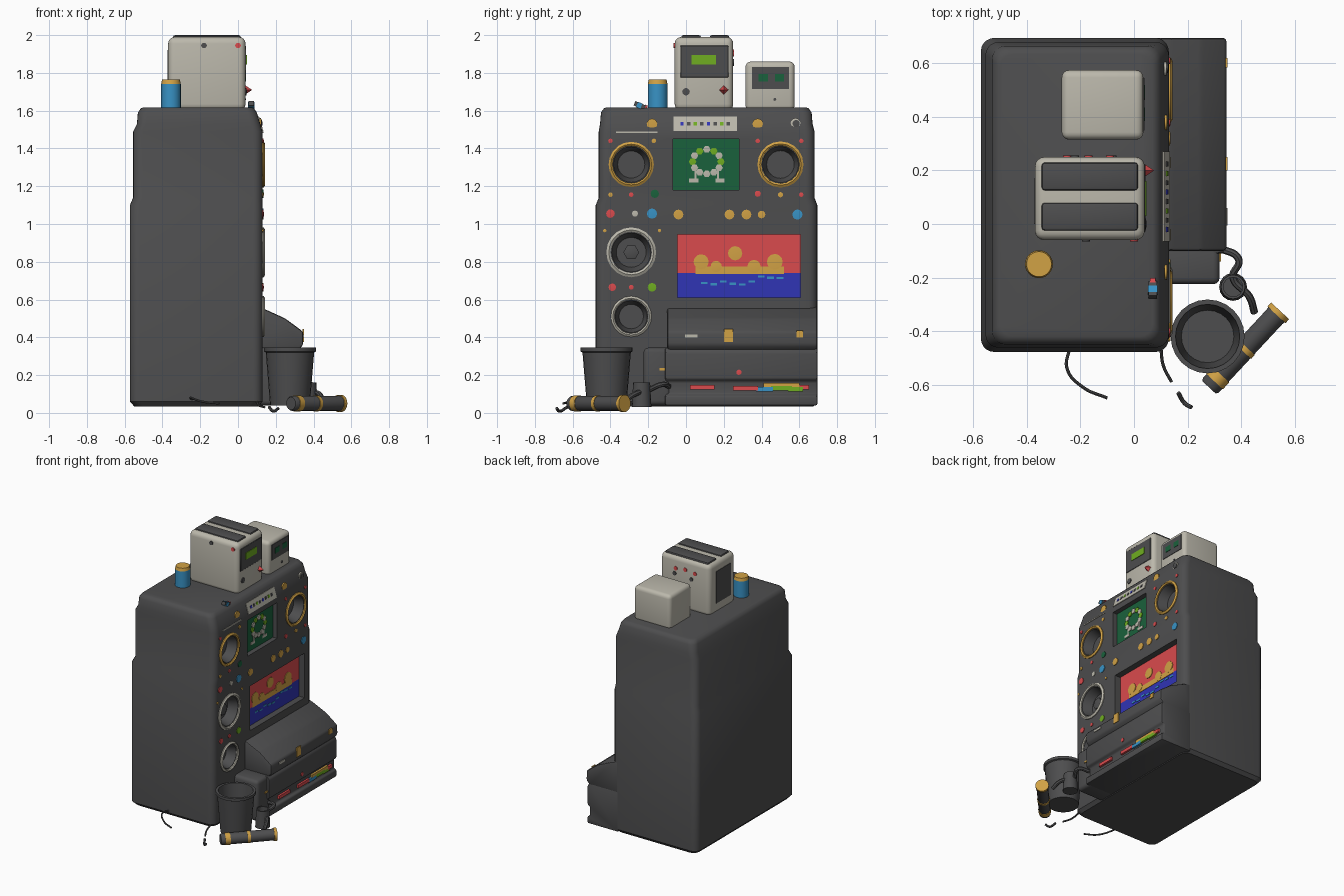
import bpy, bmesh, math, random
from mathutils import Vector, Matrix

if "Cube" in bpy.data.objects:
    bpy.data.objects.remove(bpy.data.objects["Cube"])

random.seed(4)
COL = {
    "charcoal": (0.075, 0.075, 0.077), "beige": (0.50, 0.48, 0.41), "gold": (0.64, 0.36, 0.06),
    "sky_blue": (0.04, 0.29, 0.56), "red": (0.70, 0.07, 0.075), "deep_blue": (0.03, 0.035, 0.46),
    "dark_green": (0.01, 0.12, 0.045), "lime": (0.16, 0.42, 0.015),
}
MAT = {}
for k, c in COL.items():
    MAT[k] = bpy.data.materials.new(k)
    MAT[k].diffuse_color = (*c, 1)


def finish(name, bm, mat):
    bmesh.ops.recalc_face_normals(bm, faces=bm.faces)
    me = bpy.data.meshes.new(name)
    bm.to_mesh(me)
    bm.free()
    me.materials.append(MAT[mat])
    ob = bpy.data.objects.new(name, me)
    bpy.context.collection.objects.link(ob)
    return ob


def box(name, x0, x1, y0, y1, z0, z1, mat, bevel=0.0, seg=3, tilt=0.0, roll=0.0):
    bm = bmesh.new()
    bmesh.ops.create_cube(bm, size=1)
    bmesh.ops.scale(bm, vec=(x1 - x0, y1 - y0, z1 - z0), verts=bm.verts)
    if bevel:
        bmesh.ops.bevel(bm, geom=bm.edges[:], offset=bevel, segments=seg, profile=0.5, affect='EDGES')
    m = Matrix.Translation(((x0 + x1) / 2, (y0 + y1) / 2, (z0 + z1) / 2))
    m = m @ Matrix.Rotation(tilt, 4, 'Y') @ Matrix.Rotation(roll, 4, 'X')
    bmesh.ops.transform(bm, matrix=m, verts=bm.verts)
    return finish(name, bm, mat)


def lathe(name, prof, mat, loc, axis=(0, 0, 1), n=24, closed=False):
    """Revolve (radius, height) points around an axis."""
    bm = bmesh.new()
    m = Matrix.Translation(loc) @ Vector(axis).to_track_quat('Z', 'Y').to_matrix().to_4x4()
    rings = []
    for r, h in prof:
        k = 1 if r < 1e-6 else n
        rings.append([bm.verts.new(m @ Vector((r * math.cos(a), r * math.sin(a), h)))
                      for a in (math.tau * i / n for i in range(k))])
    for a, b in zip(rings, rings[1:] + (rings[:1] if closed else [])):
        for i in range(n):
            j = (i + 1) % n
            q = [a[i % len(a)], a[j % len(a)], b[j % len(b)], b[i % len(b)]]
            q = list(dict.fromkeys(q))
            if len(q) > 2:
                bm.faces.new(q)
    return finish(name, bm, mat)


def loft(name, sections, mat, rad=0.05, seg=5):
    """Stack rounded rectangles (z, x0, x1, y0, y1)."""
    bm = bmesh.new()
    rings = []
    for z, x0, x1, y0, y1 in sections:
        ring = []
        for q, (cx, cy) in enumerate(((x1 - rad, y1 - rad), (x0 + rad, y1 - rad),
                                      (x0 + rad, y0 + rad), (x1 - rad, y0 + rad))):
            for i in range(seg + 1):
                a = (q + i / seg) * math.pi / 2
                ring.append(bm.verts.new((cx + rad * math.cos(a), cy + rad * math.sin(a), z)))
        rings.append(ring)
    for a, b in zip(rings, rings[1:]):
        for i in range(len(a)):
            j = (i + 1) % len(a)
            bm.faces.new((a[i], a[j], b[j], b[i]))
    bm.faces.new(rings[0])
    bm.faces.new(rings[-1])
    return finish(name, bm, mat)


def extrude_y(name, prof, y0, y1, mat, bevel):
    """Extrude an (x, z) outline along y."""
    bm = bmesh.new()
    f = bm.faces.new([bm.verts.new((x, y0, z)) for x, z in prof])
    r = bmesh.ops.extrude_face_region(bm, geom=[f])
    bmesh.ops.translate(bm, vec=(0, y1 - y0, 0), verts=[v for v in r['geom'] if isinstance(v, bmesh.types.BMVert)])
    bmesh.ops.bevel(bm, geom=bm.edges[:], offset=bevel, segments=2, profile=0.5, affect='EDGES')
    return finish(name, bm, mat)


def wire(name, pts, r):
    cu = bpy.data.curves.new(name, 'CURVE')
    cu.dimensions, cu.bevel_depth, cu.bevel_resolution, cu.use_fill_caps = '3D', r, 2, True
    sp = cu.splines.new('BEZIER')
    sp.bezier_points.add(len(pts) - 1)
    for p, c in zip(sp.bezier_points, pts):
        p.co = c
        p.handle_left_type = p.handle_right_type = 'AUTO'
    ob = bpy.data.objects.new(name, cu)
    bpy.context.collection.objects.link(ob)
    cu.materials.append(MAT["charcoal"])
    bpy.ops.object.select_all(action='DESELECT')
    ob.select_set(True)
    bpy.context.view_layer.objects.active = ob
    bpy.ops.object.convert(target='MESH')


X = (1, 0, 0)
FX = 0.13                                    # console front plane


def face_x(z):                               # upper strip of the console leans back
    return FX if z < 1.49 else FX - 0.3 * (z - 1.49)


def dot(name, y, z, r, mat, x=None, n=12):
    x = face_x(z) if x is None else x
    lathe(name, [(0, -0.004), (r, -0.004), (r, 0.005), (0, 0.007)], mat, (x, y, z), X, n)


def plate(name, y0, y1, z0, z1, mat, x=FX, **k):
    return box(name, x - 0.004, x + 0.004, y0, y1, z0, z1, mat, **k)


# Console cabinet
body = loft("console_cabinet", [
    (0.035, -0.55, 0.11, -0.455, 0.675), (0.06, -0.572, FX, -0.478, 0.695),
    (1.10, -0.572, FX, -0.478, 0.695), (1.14, -0.555, FX, -0.462, 0.68),
    (1.49, -0.555, FX, -0.462, 0.68), (1.53, -0.535, 0.118, -0.455, 0.67),
    (1.59, -0.53, 0.10, -0.45, 0.665), (1.612, -0.515, 0.085, -0.435, 0.65),
    (1.618, -0.50, 0.07, -0.42, 0.635)], "charcoal")

# Recesses for the dials and screens, cut from the cabinet
dials = [(-0.29, 1.315, 0.12, "gold"), (0.50, 1.315, 0.122, "gold"),
         (-0.29, 0.85, 0.132, "beige"), (-0.29, 0.51, 0.108, "beige")]
cutters = [lathe("dial_cutter", [(0, -0.07), (r * 0.6, -0.07), (r * 0.84, 0.02), (0, 0.02)], "charcoal", (FX, y, z), X)
           for y, z, r, _ in dials]
cutters += [box("screen_cutter", 0.09, 0.3, -0.07, 0.28, 1.18, 1.45, "charcoal"),
            box("screen_cutter", 0.08, 0.3, -0.045, 0.605, 0.61, 0.945, "charcoal")]
for c in cutters:
    md = body.modifiers.new("cut", 'BOOLEAN')
    md.object, md.operation, md.solver = c, 'DIFFERENCE', 'EXACT'
    bpy.context.view_layer.objects.active = body
    bpy.ops.object.modifier_apply(modifier=md.name)
    bpy.data.objects.remove(c)

# Dial rings
for y, z, r, m in dials:
    lathe("dial_ring", [(r * 0.83, -0.01), (r * 0.83, 0.008), (r * 0.9, 0.014), (r, 0.006), (r, -0.01)],
          m, (FX, y, z), X, 20, True)
lathe("dial_knob", [(0, -0.08), (0.042, -0.08), (0.042, -0.045), (0.025, -0.04), (0, -0.04)], "charcoal", (FX, -0.29, 0.85), X, 6)

# Small upper screen with an abstract ring of marks
plate("upper_screen", -0.07, 0.28, 1.18, 1.45, "dark_green", 0.09)
for i in range(12):
    a = math.tau * i / 12
    dot("screen_mark", 0.11 + 0.075 * math.cos(a), 1.33 + 0.065 * math.sin(a), 0.02,
        "lime" if i in (2, 4, 6, 0) else "beige", 0.095, 6)
for s in (-1, 1):
    plate("screen_leg", 0.105 + s * 0.06, 0.115 + s * 0.06, 1.225, 1.28, "beige", 0.093)
    plate("screen_foot", 0.085 + s * 0.07, 0.135 + s * 0.07, 1.22, 1.24, "beige", 0.093)

# Large lower screen: red sky, blue band, gold shapes
plate("screen_sky", -0.045, 0.605, 0.74, 0.945, "red", 0.08)
plate("screen_sea", -0.045, 0.605, 0.61, 0.74, "deep_blue", 0.08)
plate("screen_gold_band", 0.05, 0.52, 0.735, 0.775, "gold", 0.083)
for y, z, r in [(0.08, 0.80, 0.04), (0.26, 0.845, 0.038), (0.47, 0.80, 0.042), (0.16, 0.775, 0.03), (0.36, 0.775, 0.035)]:
    dot("screen_gold_shape", y, z, r, "gold", 0.083)
for i in range(9):
    y, z = 0.08 + 0.05 * i, random.uniform(0.67, 0.72)
    plate("screen_glint", y, y + 0.035, z, z + 0.012, "sky_blue", 0.083)

# Buttons and lamps
buttons = {
    "red": [(-0.4, 1.44, .012), (0.38, 1.44, .012), (0.61, 1.44, .012), (-0.29, 1.155, .012), (0.38, 1.16, .016),
            (0.61, 1.155, .012), (-0.4, 1.055, .023), (-0.39, 0.665, .02), (-0.29, 0.665, .013)],
    "gold": [(-0.18, 1.53, .028), (0.38, 1.53, .028), (-0.17, 1.44, .012), (-0.4, 1.155, .012), (0.5, 1.155, .014),
             (-0.04, 1.05, .026), (0.23, 1.05, .026), (0.32, 1.05, .026), (0.4, 1.05, .02), (-0.43, .965, .009), (-0.14, .965, .009)],
    "sky_blue": [(-0.18, 1.055, .027), (0.59, 1.05, .027)],
    "beige": [(-0.27, 1.055, .016), (0.58, 1.535, .026)],
    "lime": [(-0.18, 0.665, .023)],
    "dark_green": [(-0.165, 1.16, .022)]}
for m, items in buttons.items():
    for y, z, r in items:
        dot("button", y, z, r, m)
dot("button_cap", 0.583, 1.532, 0.019, "charcoal", face_x(1.532) + 0.005)

# Label strip and trim lines
plate("label_strip", -0.065, 0.27, 1.49, 1.57, "beige", 0.119, tilt=-0.29)
for i in range(8):
    plate("label_mark", -0.03 + i * 0.035, -0.012 + i * 0.035, 1.52, 1.54,
          ("deep_blue", "charcoal", "lime", "charcoal")[i % 4], 0.122, tilt=-0.29)
plate("trim_line", -0.37, -0.15, 1.482, 1.49, "beige")

# Drawer unit at the base
extrude_y("upper_drawer", [(0.08, 0.57), (0.14, 0.55), (0.25, 0.50), (0.345, 0.43), (0.345, 0.36), (0.32, 0.33), (0.08, 0.33)],
          -0.10, 0.695, "charcoal", 0.012)
extrude_y("lower_drawer", [(0.08, 0.345), (0.32, 0.345), (0.335, 0.32), (0.335, 0.18), (0.315, 0.165), (0.315, 0.10),
                           (0.335, 0.09), (0.335, 0.04), (0.08, 0.04)], -0.11, 0.695, "charcoal", 0.008)
box("side_drawer", 0.08, 0.32, -0.225, -0.08, 0.04, 0.345, "charcoal", 0.025)
plate("drawer_handle", 0.20, 0.25, 0.375, 0.445, "gold", 0.346)
plate("drawer_lock", 0.585, 0.62, 0.40, 0.435, "gold", 0.346)
plate("drawer_label", -0.005, 0.06, 0.40, 0.415, "beige", 0.346)
plate("drawer_tag", -0.14, -0.08, 0.225, 0.238, "gold", 0.334 - 0.013)
dot("drawer_lamp", 0.28, 0.215, 0.014, "red", 0.335)
for y0, y1, z, m in [(0.02, 0.15, 0.135, "red"), (0.25, 0.38, 0.13, "red"), (0.37, 0.46, 0.125, "sky_blue"),
                     (0.45, 0.56, 0.13, "lime"), (0.54, 0.62, 0.125, "lime"), (0.41, 0.60, 0.145, "gold"), (0.6, 0.65, 0.135, "red")]:
    box("tray_stick", 0.305, 0.33, y0, y1, z - 0.012, z + 0.012, m)

# Twin-slot box on top
box("slot_box", -0.37, 0.04, -0.06, 0.25, 1.60, 1.99, "beige", 0.035, 4)
for y in (-0.025, 0.125):
    box("top_slot", -0.345, 0.015, y, y + 0.105, 1.975, 2.0, "charcoal", 0.012, 2)
plate("slot_box_panel", -0.03, 0.225, 1.775, 1.945, "charcoal", 0.039, bevel=0.0035, seg=1)
plate("slot_box_display", 0.03, 0.16, 1.845, 1.895, "lime", 0.043)
plate("slot_box_back_panel", 0.0, 0.17, 1.68, 1.92, "charcoal", -0.369)
dot("slot_box_knob", 0.0, 1.70, 0.02, "charcoal", 0.04)
lathe("slot_box_lever", [(0, -0.01), (0.03, -0.01), (0, 0.035)], "red", (0.04, 0.2, 1.71), X, 4)
for s, y in ((-1, -0.06), (1, 0.25)):
    for x, z, m in [(-0.18, 1.945, "charcoal"), (0.0, 1.945, "red")] if s < 0 else \
            [(-0.25, 1.90, "red"), (-0.17, 1.91, "red"), (-0.09, 1.90, "red"), (-0.22, 1.85, "charcoal"), (-0.08, 1.86, "charcoal")]:
        lathe("side_stud", [(0, -0.004), (0.015, -0.004), (0.015, 0.005), (0, 0.005)], m, (x, y, z), (0, s, 0), 10)

# Small monitor on top
box("small_monitor", -0.27, 0.035, 0.315, 0.575, 1.60, 1.86, "beige", 0.028, 4)
plate("monitor_screen", 0.35, 0.545, 1.715, 1.83, "charcoal", 0.035)
for y in (0.385, 0.47):
    plate("monitor_mark", y, y + 0.05, 1.755, 1.795, "dark_green", 0.038)
dot("monitor_knob", 0.47, 1.66, 0.008, "charcoal", 0.035)

# Drinks can and small loose part
lathe("can", [(0, 0), (0.052, 0), (0.052, 0.13), (0, 0.13)], "sky_blue", (-0.355, -0.15, 1.612))
lathe("can_lid", [(0, 0), (0.052, 0), (0.047, 0.022), (0, 0.022)], "gold", (-0.355, -0.15, 1.742))
box("loose_part", 0.055, 0.085, -0.275, -0.215, 1.615, 1.64, "charcoal", roll=-0.4)
box("loose_part_band", 0.052, 0.088, -0.26, -0.235, 1.613, 1.643, "sky_blue", roll=-0.4)
box("loose_part_tip", 0.06, 0.08, -0.222, -0.205, 1.612, 1.63, "red", roll=-0.4)

# Bucket and cup
lathe("bucket", [(0, 0.04), (0.105, 0.04), (0.128, 0.32), (0.138, 0.325), (0.138, 0.345), (0.12, 0.345), (0.098, 0.09), (0, 0.09)],
      "charcoal", (0.275, -0.42, 0))
lathe("small_cup", [(0, 0.03), (0.052, 0.03), (0.045, 0.16), (0.036, 0.16), (0.036, 0.08), (0, 0.08)], "charcoal", (0.37, -0.235, 0), n=16)

# Torch lying on the ground
d = Vector((0.265, 0.285, 0)).normalized()
p = Vector((0.28, -0.61, 0.05))
lathe("torch_body", [(0, 0), (0.034, 0), (0.04, 0.01), (0.04, 0.36), (0.044, 0.38), (0.044, 0.388), (0, 0.388)], "charcoal", p, d, 16)
for h0, h1, r in ((0.03, 0.065, 0.043), (0.185, 0.205, 0.043), (0.37, 0.39, 0.046)):
    lathe("torch_band", [(0, h0), (r, h0), (r, h1), (0, h1)], "gold", p, d, 16)

# Loose cables and strap
wire("rear_cable", [(-0.24, -0.46, 0.07), (-0.25, -0.54, 0.08), (-0.19, -0.61, 0.06), (-0.10, -0.65, 0.05)], 0.006)
wire("front_cable", [(0.10, -0.46, 0.06), (0.11, -0.53, 0.04), (0.14, -0.59, 0.03)], 0.006)
wire("ground_cable", [(0.165, -0.63, 0.03), (0.19, -0.67, 0.009), (0.215, -0.685, 0.025)], 0.008)
wire("strap", [(0.32, -0.09, 0.14), (0.39, -0.13, 0.15), (0.37, -0.20, 0.12), (0.43, -0.27, 0.10), (0.45, -0.33, 0.06)], 0.014)

# Smooth shading with sharp edges kept
bpy.ops.object.select_all(action='SELECT')
bpy.context.view_layer.objects.active = body
bpy.ops.object.shade_smooth_by_angle(angle=math.radians(38))

for m in bpy.data.materials:
    if m.users and not m.is_grease_pencil:
        m.use_nodes = True
        m.node_tree.nodes["Principled BSDF"].inputs["Base Color"].default_value = m.diffuse_color
